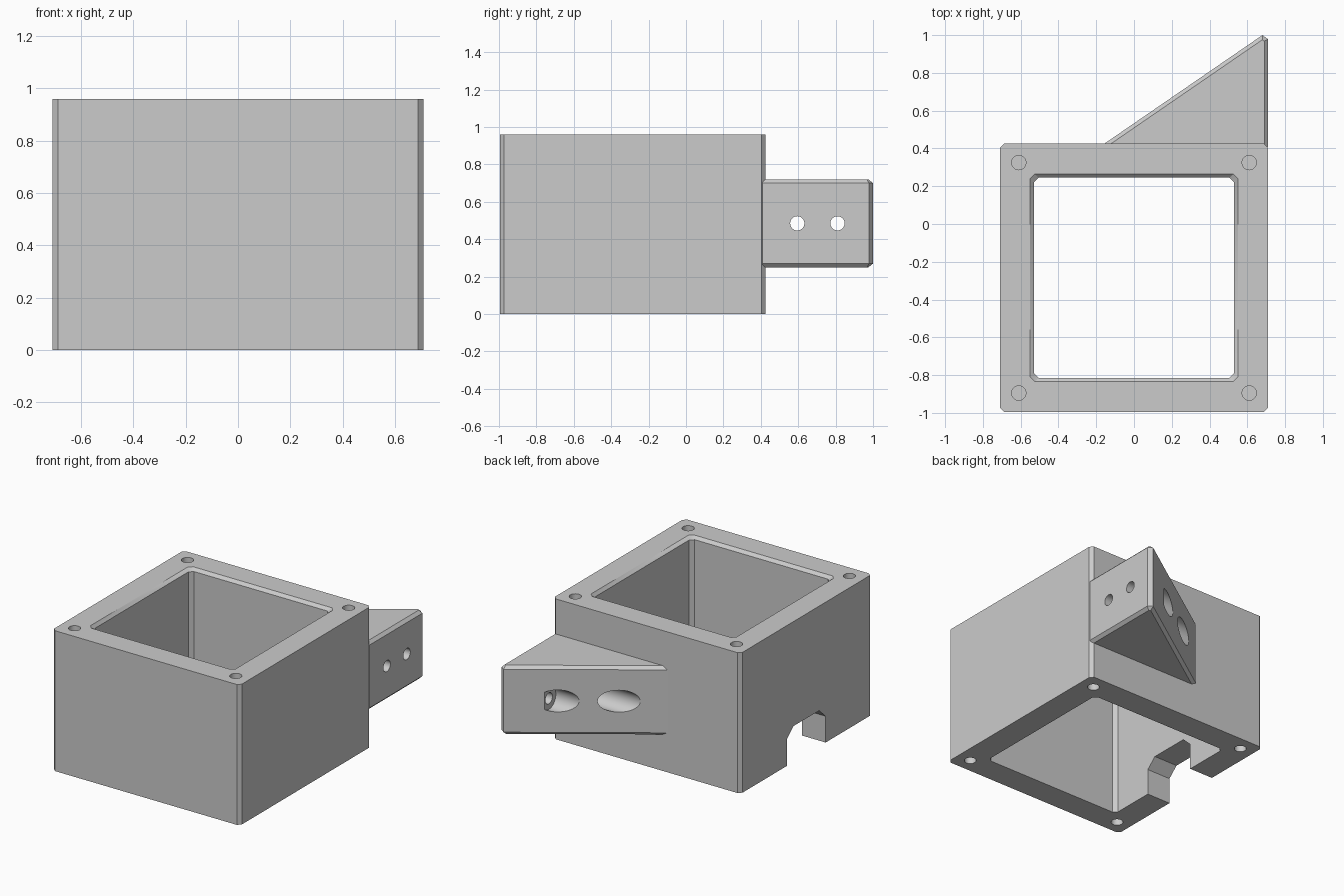
import bpy, bmesh, math

old = bpy.data.objects.get("Cube")
if old:
    bpy.data.objects.remove(old, do_unlink=True)

grey = bpy.data.materials.new("plain grey")
grey.use_nodes = True
grey.diffuse_color = (0.6, 0.6, 0.6, 1)
grey.node_tree.nodes["Principled BSDF"].inputs["Base Color"].default_value = (0.6, 0.6, 0.6, 1)

CY = -0.285          # centre of the housing in y
W, H = 0.71, 0.96    # half width and height of the housing


def chamfered_square(half, cut, z):
    """Ring of eight points around the housing centre."""
    ring = []
    for sx, sy, flip in ((1, 1, 0), (-1, 1, 1), (-1, -1, 0), (1, -1, 1)):
        pair = [(half, half - cut), (half - cut, half)]
        if flip:
            pair.reverse()
        ring += [(sx * a, CY + sy * b, z) for a, b in pair]
    return ring


def circle(radius, segments=40):
    return [(radius * math.cos(math.tau * i / segments),
             radius * math.sin(math.tau * i / segments)) for i in range(segments)]


def loft(name, rings, bevel=0, bevel_test=None):
    """Closed solid through rings of equal length."""
    bm = bmesh.new()
    rows = [[bm.verts.new(p) for p in ring] for ring in rings]
    n = len(rows[0])
    bm.faces.new(rows[0])
    bm.faces.new(rows[-1])
    for a, b in zip(rows, rows[1:]):
        for i in range(n):
            j = (i + 1) % n
            bm.faces.new((a[i], a[j], b[j], b[i]))
    bmesh.ops.recalc_face_normals(bm, faces=bm.faces)
    if bevel:
        edges = [e for e in bm.edges if bevel_test(e)]
        bmesh.ops.bevel(bm, geom=edges, offset=bevel, segments=1, affect='EDGES')
    mesh = bpy.data.meshes.new(name)
    bm.to_mesh(mesh)
    bm.free()
    mesh.materials.append(grey)
    obj = bpy.data.objects.new(name, mesh)
    bpy.context.collection.objects.link(obj)
    return obj


def cut(target, cutter):
    cutter.hide_render = True
    mod = target.modifiers.new("cut", 'BOOLEAN')
    mod.operation = 'DIFFERENCE'
    mod.solver = 'EXACT'
    mod.object = cutter
    bpy.context.view_layer.objects.active = target
    bpy.ops.object.modifier_apply(modifier=mod.name)
    bpy.data.objects.remove(cutter, do_unlink=True)


# Square housing with an open shaft, chamfered around its top rim
housing = loft("housing", [chamfered_square(W, 0.022, z) for z in (0, H)])
shaft = [(0.53, -0.1), (0.53, H - 0.02), (0.55, H), (0.57, H + 0.02)]
cut(housing, loft("shaft_cutter", [chamfered_square(h, 0.025, z) for h, z in shaft]))

# Blind screw holes in the corners, top and bottom
for x in (-0.61, 0.61):
    for y in (CY - 0.61, CY + 0.61):
        for z0, z1 in ((-0.1, 0.25), (H - 0.25, H + 0.1)):
            cut(housing, loft("screw_cutter", [[(x + a, y + b, z) for a, b in circle(0.038, 32)]
                                               for z in (z0, z1)]))

# Cable notch at the bottom of the -x wall
notch = [(-0.21, -0.1), (0.21, -0.1), (0.21, 0.18), (0.14, 0.245), (-0.14, 0.245), (-0.21, 0.18)]
cut(housing, loft("notch_cutter", [[(x, CY + y, z) for y, z in notch] for x in (-0.8, -0.45)]))

# Triangular mounting fin behind the housing
ROOT = 0.408
plan = [(W, ROOT), (W, 0.978), (0.68, 1.0), (-0.182, ROOT)]
fin = loft("mounting_fin", [[(x, y, z) for x, y in plan] for z in (0.25, 0.72)], 0.02,
           lambda e: abs(e.verts[0].co.z - e.verts[1].co.z) < 0.01
           and max(v.co.y for v in e.verts) > ROOT + 0.01)

# Through holes with counterbores opening on the slanted side
for y in (0.595, 0.81):
    for radius, x0, x1 in ((0.075, -0.6, 0.47), (0.038, 0.3, 0.9)):
        cut(fin, loft("bolt_cutter", [[(x, y + a, 0.485 + b) for a, b in circle(radius)]
                                      for x in (x0, x1)]))

for obj in (housing, fin):
    bpy.ops.object.select_all(action='DESELECT')
    obj.select_set(True)
    bpy.context.view_layer.objects.active = obj
    bpy.ops.object.shade_smooth_by_angle(angle=math.radians(30))
